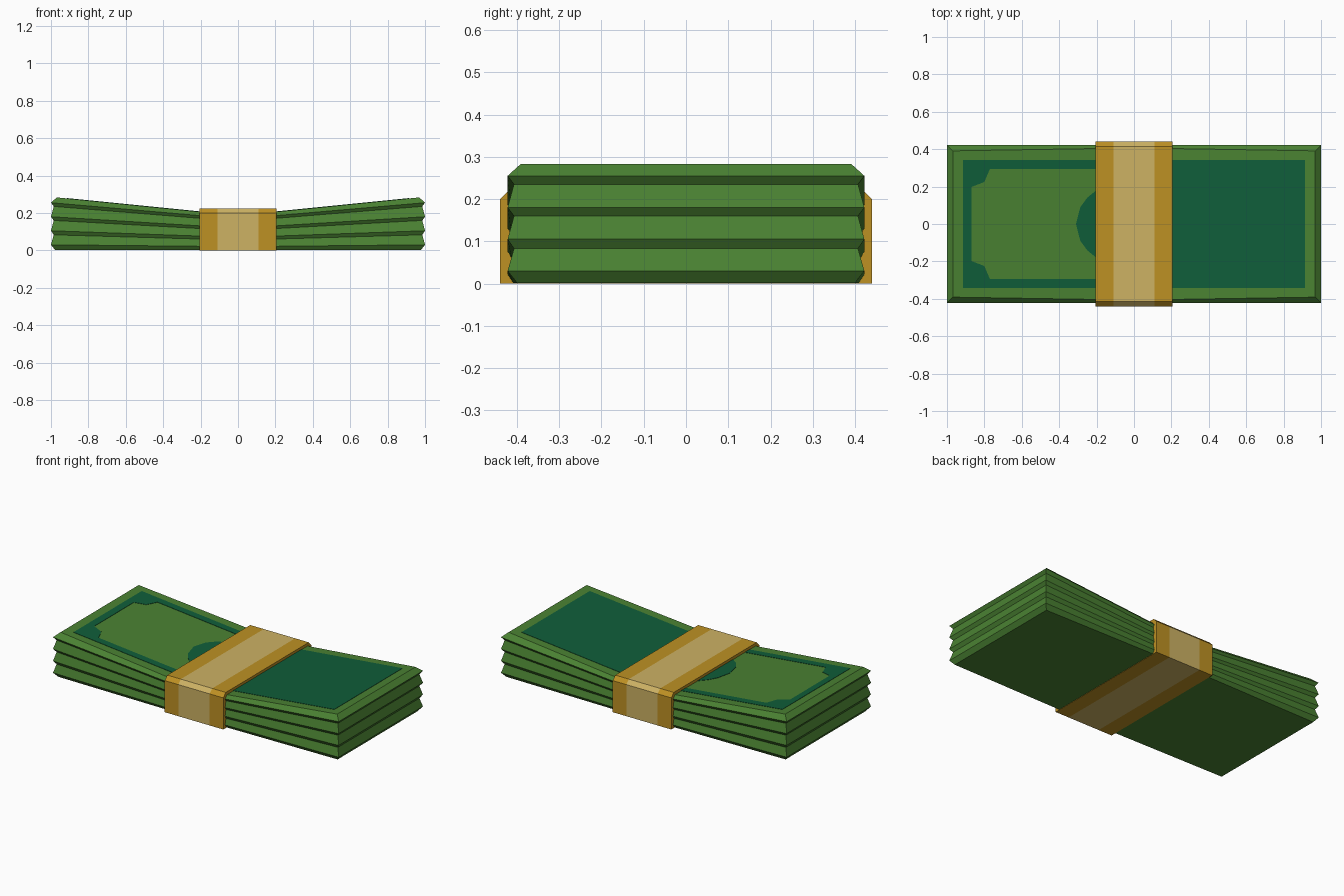
import bpy, bmesh, math

if "Cube" in bpy.data.objects:
    bpy.data.objects.remove(bpy.data.objects["Cube"])


def material(name, rgb):
    m = bpy.data.materials.new(name)
    m.diffuse_color = (*rgb, 1)
    m.use_nodes = True
    m.node_tree.nodes["Principled BSDF"].inputs["Base Color"].default_value = m.diffuse_color
    return m


GREEN = material("note green", (0.069, 0.223, 0.032))
TEAL = material("ink teal", (0.005, 0.112, 0.042))
GOLD = material("band gold", (0.515, 0.283, 0.017))
BEIGE = material("band beige", (0.61, 0.445, 0.127))


def finish(bm, name, mats):
    bmesh.ops.recalc_face_normals(bm, faces=bm.faces[:])
    me = bpy.data.meshes.new(name)
    bm.to_mesh(me)
    bm.free()
    for m in mats:
        me.materials.append(m)
    ob = bpy.data.objects.new(name, me)
    bpy.context.collection.objects.link(ob)
    return ob


def bridge(bm, a, b):
    n = len(a)
    return [bm.faces.new((a[i], a[(i + 1) % n], b[(i + 1) % n], b[i])) for i in range(n)]


# Stack of notes: ridged sides, pinched in the middle under the band
WAIST, Z_END, Z_MID = 0.2, 0.283, 0.206
levels = [(0.002, 0.022), (0.03, 0), (0.083, 0.015), (0.105, 0), (0.16, 0.015),
          (0.18, 0), (0.235, 0.015), (0.255, 0), (Z_END, 0.031)]
bm = bmesh.new()
rings = []
for z, inset in levels:
    zm = max(0.002, z * Z_MID / Z_END)
    x, y, ym = 1 - inset, 0.422 - inset, 0.422 - inset * 0.6
    pts = [(-x, -y, z), (-WAIST, -ym, zm), (WAIST, -ym, zm), (x, -y, z),
           (x, y, z), (WAIST, ym, zm), (-WAIST, ym, zm), (-x, y, z)]
    rings.append([bm.verts.new(p) for p in pts])
for lo, hi in zip(rings, rings[1:]):
    bridge(bm, lo, hi)
for r in (rings[0], rings[-1]):
    for i in range(3):
        bm.faces.new((r[i], r[i + 1], r[6 - i], r[7 - i]))
finish(bm, "note_stack", [GREEN])


# Printed details: thin plates lying on the sloping top, mirrored to both halves
def top_z(x):
    return Z_MID + (x - WAIST) * (Z_END - Z_MID) / (0.969 - WAIST)


def plate(name, outline):
    bm = bmesh.new()
    for s in (1, -1):
        lower = [bm.verts.new((s * x, y, top_z(x) - 0.001)) for x, y in outline]
        upper = [bm.verts.new((s * x, y, top_z(x) + 0.002)) for x, y in outline]
        bridge(bm, lower, upper)
        bm.faces.new(upper)
        bm.faces.new(lower[::-1])
    bmesh.ops.triangulate(bm, faces=[f for f in bm.faces if len(f.verts) > 4])
    return finish(bm, name, [TEAL])


X0 = 0.198
inner = [(X0, 0.295), (0.77, 0.295), (0.80, 0.225), (0.868, 0.198)]
outer = [(X0, -0.341), (0.913, -0.341), (0.913, 0.341), (X0, 0.341)]
plate("printed_border", outer + inner + [(x, -y) for x, y in inner[::-1]])

angles = [math.radians(a) for a in (-50, -36, -22, 0, 22, 36, 50)]
plate("printed_oval", [(0.31 * math.cos(a), 0.238 * math.sin(a)) for a in angles])

# Paper band: chamfered wrap with a pale central stripe
profile = [(-0.44, 0), (0.44, 0), (0.44, 0.2), (0.415, 0.225), (-0.415, 0.225), (-0.44, 0.2)]
bm = bmesh.new()
loops = [[bm.verts.new((x, y, z)) for y, z in profile] for x in (-0.205, -0.11, 0.11, 0.205)]
for i in range(3):
    for f in bridge(bm, loops[i], loops[i + 1]):
        f.material_index = 1 if i == 1 else 0
bm.faces.new(loops[0])
bm.faces.new(loops[-1])
finish(bm, "paper_band", [GOLD, BEIGE])
